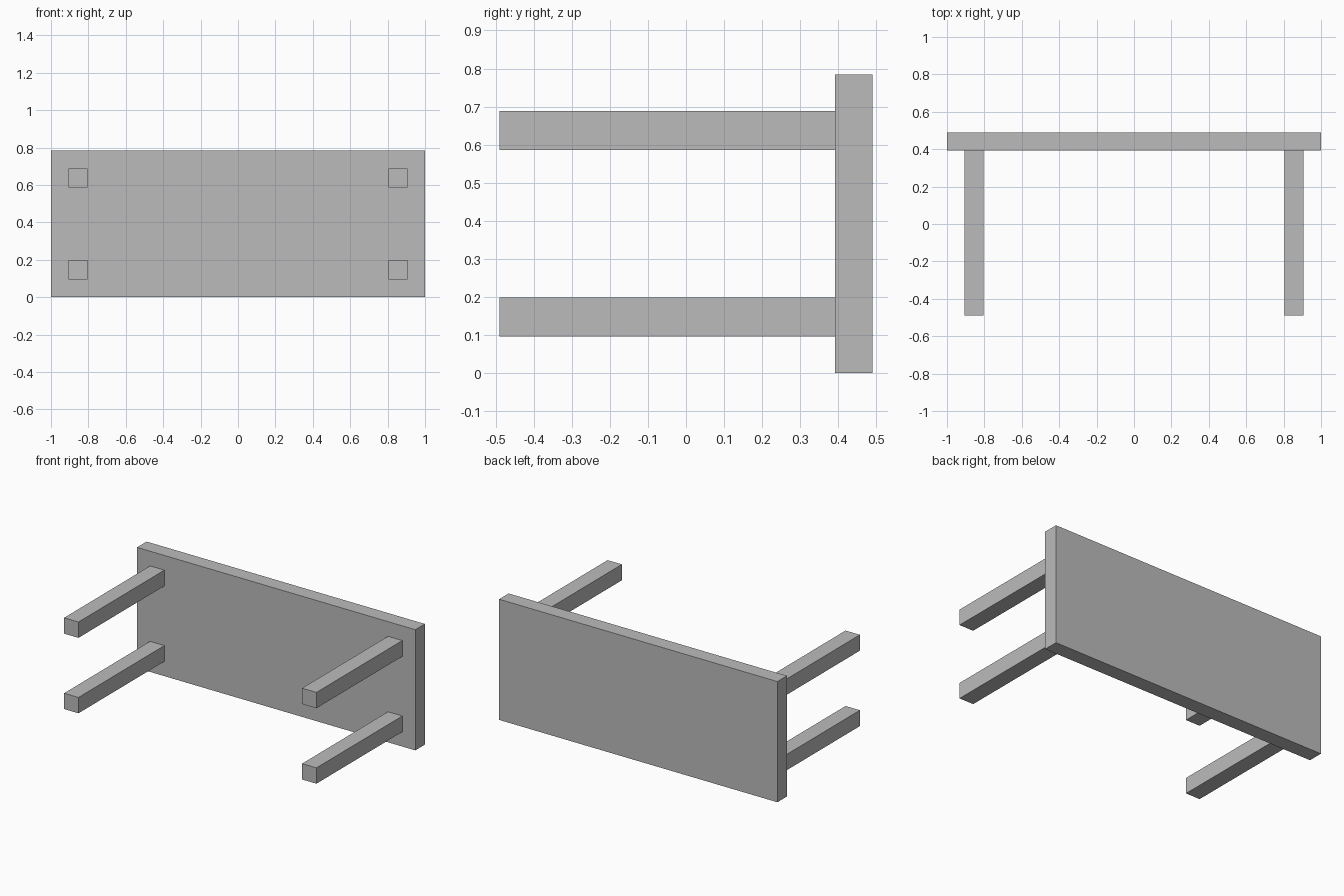
import bpy

default_cube = bpy.data.objects.get("Cube")
if default_cube:
    bpy.data.objects.remove(default_cube, do_unlink=True)

# Single flat grey
grey = bpy.data.materials.new("grey")
grey.use_nodes = True
colour = (0.5, 0.5, 0.5, 1.0)
grey.diffuse_color = colour
grey.node_tree.nodes["Principled BSDF"].inputs["Base Color"].default_value = colour


def box(name, low, high):
    """Box spanning two opposite corners."""
    centre = [(a + b) / 2 for a, b in zip(low, high)]
    bpy.ops.mesh.primitive_cube_add(size=1, location=centre)
    obj = bpy.context.object
    obj.name = name
    obj.scale = [b - a for a, b in zip(low, high)]
    bpy.ops.object.transform_apply(location=False, rotation=False, scale=True)
    obj.data.materials.append(grey)
    return obj


HEIGHT = 0.784      # width of the slab, standing on its long edge
DEPTH = 0.49        # half of the whole depth
JOINT = 0.392       # where the legs meet the slab
LEG = 0.103         # leg thickness

# Table top, tipped onto its side
box("table_top", (-1, JOINT, 0), (1, DEPTH, HEIGHT))

# Four square legs reaching forward
for side, x in (("left", 0.855), ("right", -0.855)):
    for level, z in (("lower", 0.147), ("upper", HEIGHT - 0.147)):
        box(f"{level}_{side}_leg",
            (x - LEG / 2, -DEPTH, z - LEG / 2),
            (x + LEG / 2, JOINT, z + LEG / 2))
